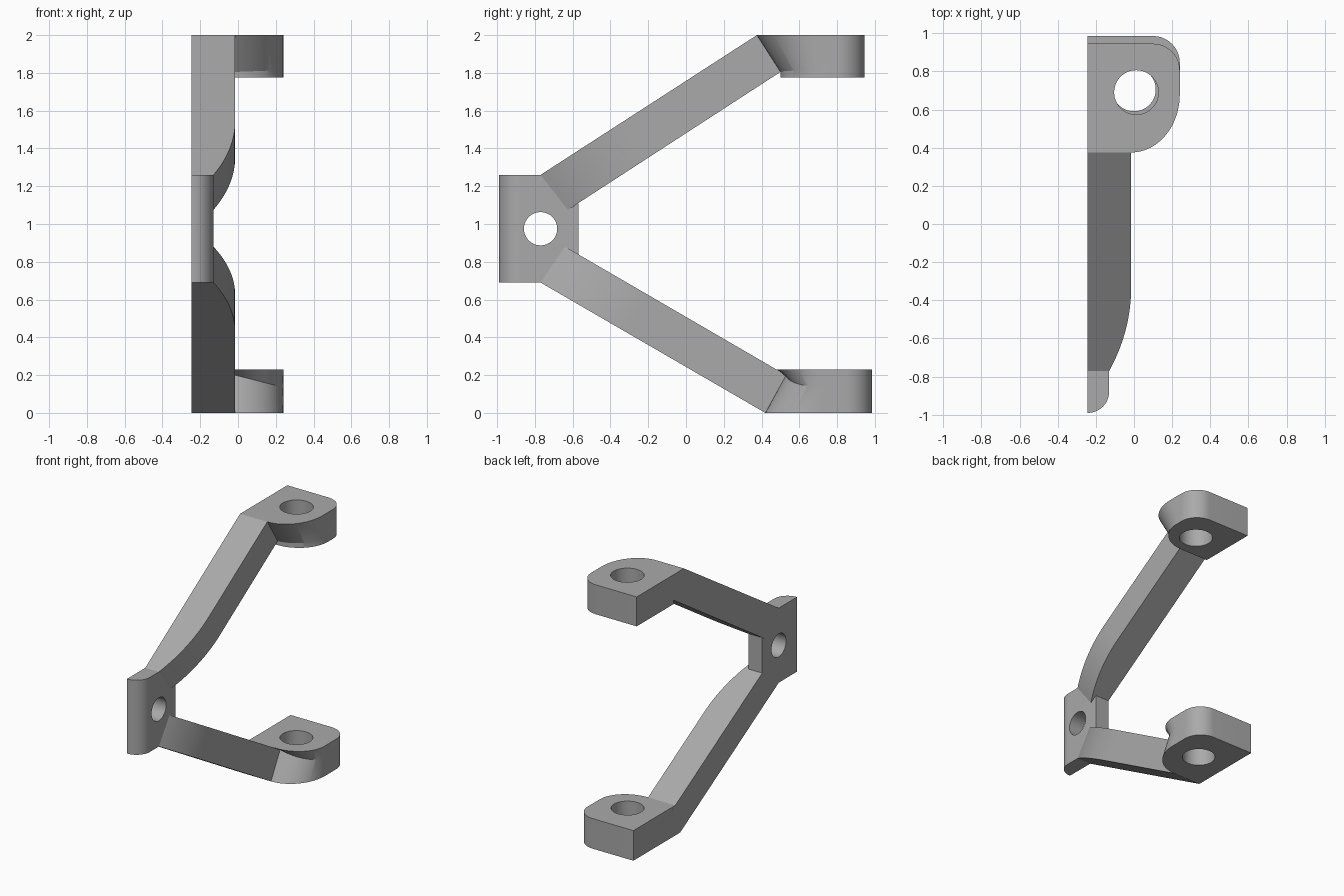
import bpy, bmesh, math
from mathutils import Vector

cube = bpy.data.objects.get("Cube")
if cube:
    bpy.data.objects.remove(cube)

grey = bpy.data.materials.new("plain grey")
grey.use_nodes = True
grey.diffuse_color = (0.4, 0.4, 0.4, 1)
grey.node_tree.nodes["Principled BSDF"].inputs["Base Color"].default_value = (0.4, 0.4, 0.4, 1)

OUTER, INNER, EDGE = -0.245, -0.015, 0.24   # x of outer face, arm inner face, pad tip
PLATE_X = -0.13                             # x of the plate's inner face


def loft(name, rings, bevel_edge=None):
    """Skin a stack of equal-length rings and cap both ends."""
    bm = bmesh.new()
    rows = [[bm.verts.new(p) for p in ring] for ring in rings]
    n = len(rows[0])
    for a, b in zip(rows, rows[1:]):
        for i in range(n):
            j = (i + 1) % n
            bm.faces.new((a[i], a[j], b[j], b[i]))
    bm.faces.new(rows[0])
    bm.faces.new(rows[-1])
    bmesh.ops.recalc_face_normals(bm, faces=bm.faces)
    if bevel_edge:
        edges = [e for e in bm.edges if all(bevel_edge(v.co) for v in e.verts)]
        bmesh.ops.bevel(bm, geom=edges, offset=0.112, segments=12, profile=0.5, affect='EDGES')
    mesh = bpy.data.meshes.new(name)
    bm.to_mesh(mesh)
    bm.free()
    mesh.materials.append(grey)
    obj = bpy.data.objects.new(name, mesh)
    bpy.context.collection.objects.link(obj)
    return obj


def drill(obj, centre, radius, rotation=(0, 0, 0)):
    """Cut a round through hole."""
    bpy.ops.mesh.primitive_cylinder_add(vertices=64, radius=radius, depth=1,
                                        location=centre, rotation=rotation)
    cutter = bpy.context.object
    cutter.hide_render = True
    mod = obj.modifiers.new("hole", 'BOOLEAN')
    mod.operation, mod.solver, mod.object = 'DIFFERENCE', 'EXACT', cutter
    bpy.ops.object.select_all(action='DESELECT')
    bpy.context.view_layer.objects.active = obj
    obj.select_set(True)
    bpy.ops.object.modifier_apply(modifier=mod.name)
    bpy.data.objects.remove(cutter)


def arm(name, outer_start, outer_end, inner_start, inner_end):
    """Straight bar whose inner face curves down to the plate."""
    a, b, c, d = map(Vector, (outer_start, outer_end, inner_start, inner_end))
    length, rise, run = (b - a).length, INNER - PLATE_X, 0.52
    radius = (run ** 2 + rise ** 2) / (2 * rise)
    plan = [(0, OUTER), (1, OUTER), (1, INNER)]
    for i in range(17):
        u = run * (1 - i / 16)
        drop = radius - math.sqrt(radius ** 2 - (run - u) ** 2)
        plan.append((u / length, INNER - drop))
    rings = [[(x, *p.lerp(q, s)) for s, x in plan] for p, q in ((a, b), (c, d))]
    return loft(name, rings)


def pad_ring(back, front, side, z_front, z_side):
    """Pad outline: straight outer side, rounded front and rounded back corner."""
    ring = [(OUTER, back, z_front), (OUTER, front, z_front)]
    for i in range(25):
        t = math.pi / 2 * i / 24
        z = z_front + (z_side - z_front) * math.sin(t)
        ring.append((INNER + (EDGE - INNER) * math.sin(t), side - (side - front) * math.cos(t), z))
    r = 0.14
    for i in range(13):
        t = math.pi / 2 * i / 12
        ring.append((EDGE - r + r * math.cos(t), back - r + r * math.sin(t), z_side))
    return ring


# Front plate, with a rounded front edge and a cross hole
profile = [(-0.99, 0.69), (-0.77, 0.69), (-0.64, 0.88), (-0.57, 0.835),
           (-0.57, 1.11), (-0.625, 1.075), (-0.77, 1.26), (-0.99, 1.26)]
plate = loft("front_plate", [[(x, y, z) for y, z in profile] for x in (OUTER, PLATE_X)],
             lambda co: co.y < -0.98 and co.x > -0.2)
drill(plate, (-0.2, -0.77, 0.975), 0.088, (0, math.pi / 2, 0))

# Diverging arms
upper_arm = arm("upper_arm", (-0.77, 1.26), (0.375, 2.0), (-0.625, 1.075), (0.5, 1.805))
lower_arm = arm("lower_arm", (-0.77, 0.69), (0.42, 0.0), (-0.64, 0.88), (0.53, 0.2))

# Mounting pads, undercut at the front
upper_pad = loft("upper_pad", [pad_ring(0.945, 0.5, 0.75, 1.775, 1.775),
                               pad_ring(0.945, 0.5, 0.76, 1.805, 1.815),
                               pad_ring(0.945, 0.375, 0.68, 2.0, 2.0)])
drill(upper_pad, (0.012, 0.69, 1.9), 0.116)
lower_pad = loft("lower_pad", [pad_ring(0.985, 0.42, 0.71, 0.0, 0.0),
                               pad_ring(0.985, 0.53, 0.74, 0.2, 0.135),
                               pad_ring(0.985, 0.48, 0.70, 0.23, 0.23)])
drill(lower_pad, (0.0, 0.705, 0.1), 0.114)

# Smooth the curved walls, keep edges crisp
bpy.ops.object.select_all(action='DESELECT')
for part in (plate, upper_arm, lower_arm, upper_pad, lower_pad):
    part.select_set(True)
    bpy.context.view_layer.objects.active = part
bpy.ops.object.shade_smooth_by_angle(angle=math.radians(25))
